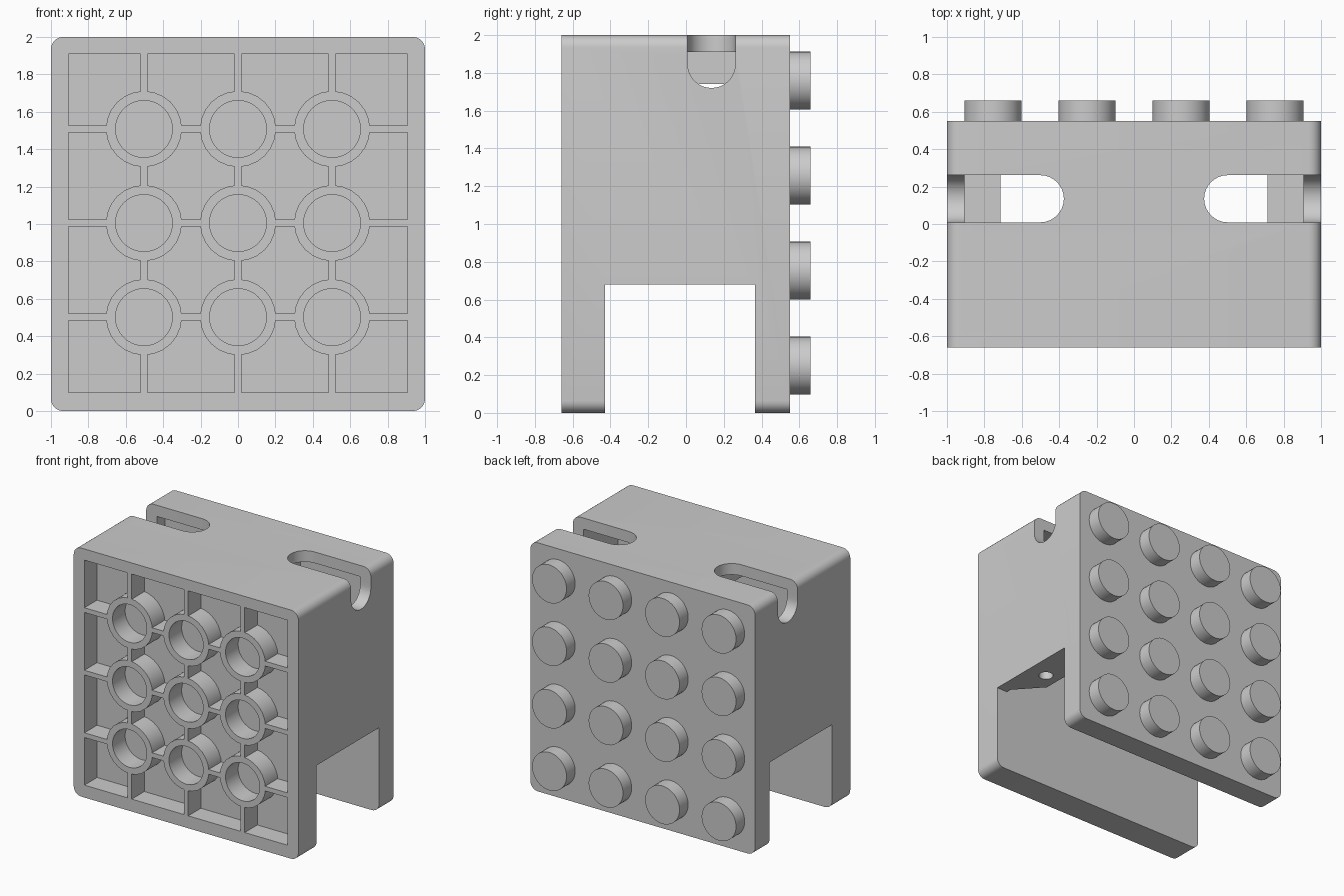
import bpy, bmesh, math
from mathutils import Matrix, Vector

if "Cube" in bpy.data.objects:
    bpy.data.objects.remove(bpy.data.objects["Cube"], do_unlink=True)

GREY = (0.6, 0.6, 0.6, 1)
mat = bpy.data.materials.new("light grey plastic")
mat.use_nodes = True
mat.diffuse_color = GREY
mat.node_tree.nodes["Principled BSDF"].inputs["Base Color"].default_value = GREY


def finish(bm, name):
    bmesh.ops.recalc_face_normals(bm, faces=bm.faces)
    mesh = bpy.data.meshes.new(name)
    bm.to_mesh(mesh)
    bm.free()
    mesh.materials.append(mat)
    obj = bpy.data.objects.new(name, mesh)
    bpy.context.collection.objects.link(obj)
    return obj


def select(obj):
    bpy.ops.object.select_all(action='DESELECT')
    obj.select_set(True)
    bpy.context.view_layer.objects.active = obj


def smooth(obj):
    select(obj)
    bpy.ops.object.shade_smooth_by_angle(angle=math.radians(30))


def box(name, x, y, z):
    bm = bmesh.new()
    mid = Vector((sum(x), sum(y), sum(z))) / 2
    size = (x[1] - x[0], y[1] - y[0], z[1] - z[0], 1)
    bmesh.ops.create_cube(bm, size=1, matrix=Matrix.Translation(mid) @ Matrix.Diagonal(size))
    return finish(bm, name)


def prism(name, points, start, offset):
    """Extrude a flat outline of 3D points by the offset."""
    bm = bmesh.new()
    start = Vector(start)
    face = bm.faces.new([bm.verts.new(Vector(p) + start) for p in points])
    ext = bmesh.ops.extrude_face_region(bm, geom=[face])
    moved = [v for v in ext["geom"] if isinstance(v, bmesh.types.BMVert)]
    bmesh.ops.translate(bm, verts=moved, vec=Vector(offset))
    return finish(bm, name)


def cylinder(name, radius, x, z, y0, y1, sides):
    ring = [(radius * math.cos(a), 0, radius * math.sin(a))
            for a in (2 * math.pi * i / sides for i in range(sides))]
    return prism(name, ring, (x, y0, z), (0, y1 - y0, 0))


def cut(obj, *cutters):
    for cutter in cutters:
        mod = obj.modifiers.new("cut", 'BOOLEAN')
        mod.operation = 'DIFFERENCE'
        mod.solver = 'EXACT'
        mod.object = cutter
        cutter.hide_render = True
        select(obj)
        bpy.ops.object.modifier_apply(modifier=mod.name)
        bpy.data.objects.remove(cutter, do_unlink=True)


# main dimensions
FRONT, BACK = -0.66, 0.55
IN_FRONT, IN_BACK = -0.43, 0.365
INNER, TOP_IN, LIP = 0.905, 1.91, 0.68
POCKET = -0.5
SLOT_Y, SLOT_R = 0.135, 0.126

# body block with rounded long edges
body = box("body", (-1, 1), (FRONT, BACK), (0, 2))
bm = bmesh.new()
bm.from_mesh(body.data)
edges = [e for e in bm.edges if abs(e.verts[0].co.y - e.verts[1].co.y) > 1]
bmesh.ops.bevel(bm, geom=edges, offset=0.065, segments=6, profile=0.5, affect='EDGES')
bm.to_mesh(body.data)
bm.free()

# bottom channel, inner hollow and front pocket
cut(body,
    box("channel_cutter", (-1.2, 1.2), (IN_FRONT, IN_BACK), (-0.2, LIP)),
    box("hollow_cutter", (-INNER, INNER), (IN_FRONT, IN_BACK), (0.3, TOP_IN)),
    box("pocket_cutter", (-INNER, INNER), (FRONT - 0.2, POCKET), (0.1, TOP_IN)))

# cable slots running over the top edge and down each side
half = [math.pi * i / 16 for i in range(17)]
for s in (-1, 1):
    top = [(s * (0.375 + SLOT_R - SLOT_R * math.sin(a)), SLOT_Y + SLOT_R * math.cos(a), 0) for a in half]
    top += [(s * 1.2, SLOT_Y - SLOT_R, 0), (s * 1.2, SLOT_Y + SLOT_R, 0)]
    side = [(0, SLOT_Y + SLOT_R * math.cos(a), 1.72 + SLOT_R - SLOT_R * math.sin(a)) for a in half]
    side += [(0, SLOT_Y - SLOT_R, 2.2), (0, SLOT_Y + SLOT_R, 2.2)]
    cut(body,
        prism("top_slot_cutter", top, (0, 0, 1.88), (0, 0, 0.3)),
        prism("side_slot_cutter", side, (s * 0.86, 0, 0), (s * 0.3, 0, 0)))
smooth(body)

# block under the top plate
box("inner_top_block", (-0.3, 0.3), (IN_FRONT, IN_BACK), (1.74, TOP_IN))

# mounting tabs with a screw hole
for s, label in ((1, "left"), (-1, "right")):
    outline = [(s * INNER, -0.39, 0), (s * 0.715, -0.18, 0), (s * 0.715, IN_BACK, 0), (s * INNER, IN_BACK, 0)]
    tab = prism(label + "_mounting_tab", outline, (0, 0, LIP), (0, 0, 0.09))
    ring = [(0.055 * math.cos(i * math.pi / 12), 0.055 * math.sin(i * math.pi / 12), 0) for i in range(24)]
    cut(tab, prism("screw_cutter", ring, (s * 0.835, -0.05, 0.5), (0, 0, 0.5)))
    smooth(tab)

# studs on the back
PITCH, MID = 0.503, 1.005
for i in range(4):
    for j in range(4):
        smooth(cylinder("stud", 0.153, (i - 1.5) * PITCH, MID + (j - 1.5) * PITCH, BACK - 0.01, 0.66, 40))

# open tubes in the front pocket
for i in (-1, 0, 1):
    for j in (-1, 0, 1):
        x, z = i * PITCH, MID + j * PITCH
        tube = cylinder("tube", 0.203, x, z, FRONT, POCKET, 24)
        cut(tube, cylinder("bore_cutter", 0.152, x, z, FRONT - 0.1, POCKET + 0.1, 40))
        smooth(tube)

# ribs between the tubes and the pocket walls
R, T = 0.198, 0.019
for line in (-1, 0, 1):
    c = line * PITCH
    for k in range(4):
        a = -INNER if k == 0 else (k - 2) * PITCH + R
        b = INNER if k == 3 else (k - 1) * PITCH - R
        box("upright_rib", (c - T, c + T), (FRONT, POCKET), (MID + a, MID + b))
        box("level_rib", (a, b), (FRONT, POCKET), (MID + c - T, MID + c + T))
